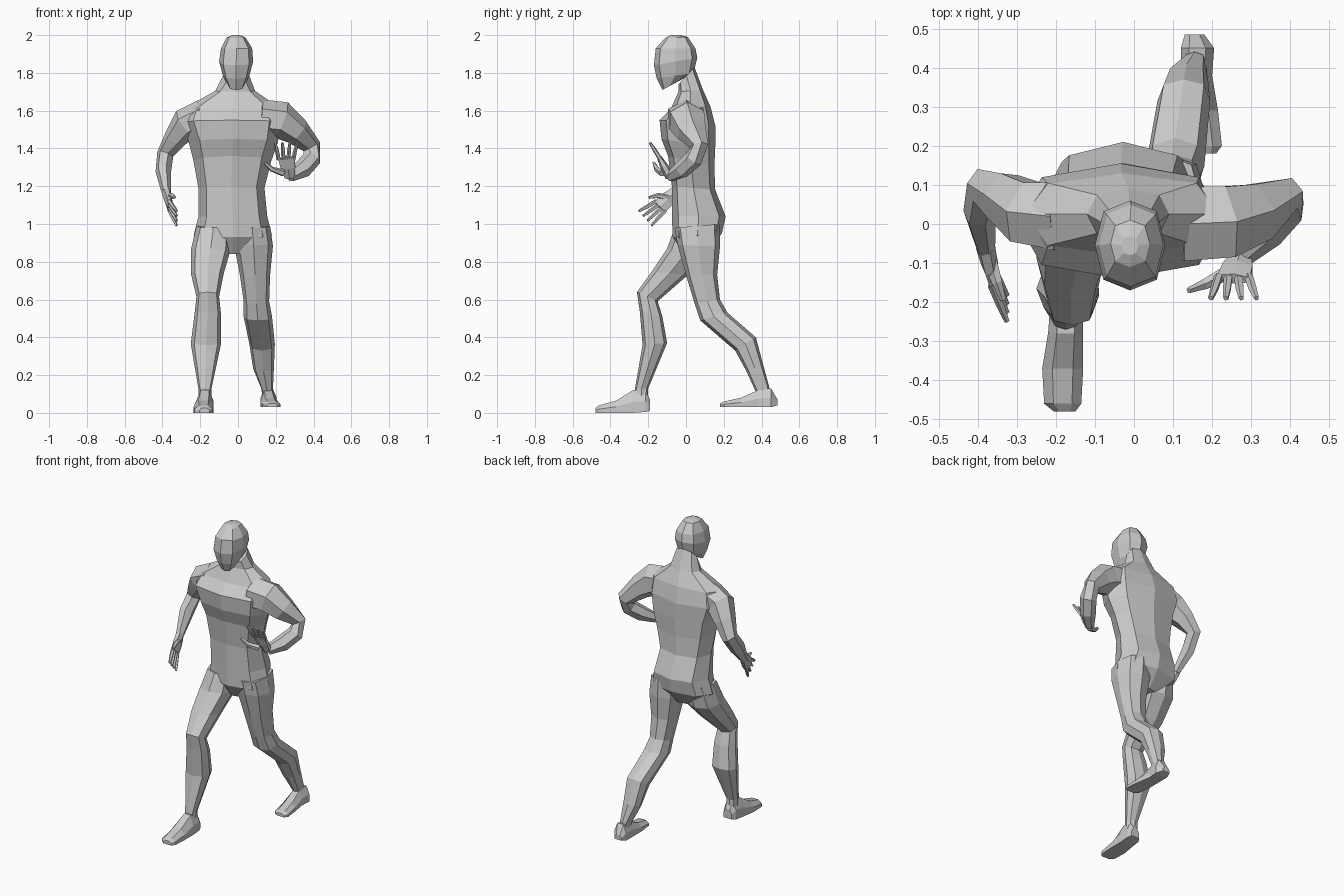
import bpy, bmesh, math
from mathutils import Vector

cube = bpy.data.objects.get("Cube")
if cube:
    bpy.data.objects.remove(cube, do_unlink=True)

GREY = (0.6, 0.6, 0.6, 1.0)
grey = bpy.data.materials.new("plain grey")
grey.use_nodes = True
grey.diffuse_color = GREY
grey.node_tree.nodes["Principled BSDF"].inputs["Base Color"].default_value = GREY


def loft(name, rings):
    """Skin a list of point rings with flat faces and close both ends."""
    bm = bmesh.new()
    loops = [[bm.verts.new(point) for point in ring] for ring in rings]
    count = len(loops[0])
    for lower, upper in zip(loops, loops[1:]):
        for i in range(count):
            j = (i + 1) % count
            bm.faces.new((lower[i], lower[j], upper[j], upper[i]))
    bm.faces.new(loops[0])
    bm.faces.new(loops[-1])
    bmesh.ops.recalc_face_normals(bm, faces=bm.faces)
    mesh = bpy.data.meshes.new(name)
    bm.to_mesh(mesh)
    bm.free()
    mesh.materials.append(grey)
    body_part = bpy.data.objects.new(name, mesh)
    bpy.context.collection.objects.link(body_part)
    return body_part


def body(name, sections, corner=0.76):
    """Loft eight-sided sections: left/right, front/back, front/back height."""
    outline = [(0, -1), (corner, -corner), (1, 0), (corner, corner),
               (0, 1), (-corner, corner), (-1, 0), (-corner, -corner)]
    rings = []
    for x0, x1, front, back, z_front, z_back in sections:
        ring = []
        for u, v in outline:
            ring.append(((x0 + x1 + u * (x1 - x0)) / 2,
                         (front + back + v * (back - front)) / 2,
                         (z_front + z_back + v * (z_back - z_front)) / 2))
        rings.append(ring)
    return loft(name, rings)


def foot(name, sections):
    """Loft flat-soled sections running from heel to toe."""
    rings = []
    for y, x0, x1, sole, top in sections:
        inset = (x1 - x0) * 0.25
        edge = sole + (top - sole) * 0.5
        rings.append([(x0, y, sole), (x1, y, sole), (x1, y, edge),
                      (x1 - inset, y, top), (x0 + inset, y, top), (x0, y, edge)])
    return loft(name, rings)


def limb(name, stations, across, sides=6):
    """Sweep an oval along a path, carrying the across axis from ring to ring."""
    centres = [Vector(s[:3]) for s in stations]
    axis = Vector(across)
    rings = []
    for i, station in enumerate(stations):
        along = centres[min(i + 1, len(centres) - 1)] - centres[max(i - 1, 0)]
        along.normalize()
        axis = (axis - along * axis.dot(along)).normalized()
        other = along.cross(axis)
        ring = []
        for k in range(sides):
            angle = math.tau * (k + 0.5) / sides
            ring.append(centres[i] + axis * math.cos(angle) * station[3]
                        + other * math.sin(angle) * station[4])
        rings.append(ring)
    return loft(name, rings)


def hand(side, wrist, knuckles, spread, reach, thumb):
    """Palm, four fanned fingers and a thumb."""
    wrist, knuckles = Vector(wrist), Vector(knuckles)
    spread, reach = Vector(spread), Vector(reach)
    middle = wrist.lerp(knuckles, 0.5)
    limb(side + "_palm", [(*wrist, 0.03, 0.025), (*middle, 0.045, 0.022),
                          (*knuckles, 0.048, 0.014)], spread)
    for i, label in enumerate(("first", "second", "third", "fourth")):
        offset = spread * (i - 1.5)
        base = knuckles + offset - reach * 0.1
        bend = knuckles + offset * 1.25 + reach * 0.5
        tip = knuckles + offset * 1.5 + reach
        limb(f"{side}_{label}_finger",
             [(*base, 0.012, 0.012), (*bend, 0.011, 0.011), (*tip, 0.007, 0.007)],
             spread, 5)
    sizes = (0.02, 0.014, 0.008)
    limb(side + "_thumb", [(*p, r, r) for p, r in zip(thumb, sizes)], reach, 5)


# Head, neck and trunk
body("head", [
    (-.05, .03, -.125, -.05, 1.71, 1.75),
    (-.08, .06, -.155, .04, 1.77, 1.80),
    (-.10, .08, -.17, .06, 1.84, 1.88),
    (-.09, .075, -.16, .05, 1.93, 1.93),
    (-.06, .04, -.11, .01, 1.985, 1.99),
    (-.03, .01, -.08, -.03, 2.0, 2.0)])

body("torso", [
    (-.08, .06, -.04, .045, 1.74, 1.83),
    (-.12, .09, -.04, .09, 1.70, 1.71),
    (-.28, .22, -.08, .13, 1.61, 1.62),
    (-.30, .23, -.14, .155, 1.55, 1.52),
    (-.26, .21, -.13, .155, 1.45, 1.41),
    (-.235, .175, -.095, .15, 1.36, 1.30),
    (-.21, .14, -.075, .155, 1.20, 1.18),
    (-.21, .155, -.075, .21, 1.04, 1.04),
    (-.235, .18, -.07, .19, .93, .95),
    (-.12, .06, -.01, .11, .84, .85)])

# Striding legs
body("right_leg", [
    (-.22, -.04, -.06, .15, .98, 1.0),
    (-.25, -.04, -.10, .12, .87, .85),
    (-.25, -.075, -.18, .01, .75, .73),
    (-.22, -.10, -.26, -.15, .64, .59),
    (-.23, -.09, -.245, -.125, .54, .51),
    (-.25, -.09, -.23, -.10, .36, .37),
    (-.21, -.14, -.27, -.20, .13, .13),
    (-.21, -.14, -.27, -.20, .04, .04)])
body("left_leg", [
    (-.02, .17, -.06, .18, .98, 1.0),
    (-.02, .185, -.045, .18, .89, .88),
    (.01, .17, 0, .165, .73, .73),
    (.03, .165, .045, .18, .58, .60),
    (.03, .18, .075, .22, .49, .53),
    (.06, .195, .26, .37, .33, .40),
    (.08, .19, .32, .41, .22, .25),
    (.125, .185, .37, .44, .11, .14),
    (.13, .185, .38, .45, .05, .05)])

# Feet
foot("right_foot", [
    (-.19, -.20, -.14, .01, .07), (-.215, -.215, -.13, .005, .12),
    (-.28, -.22, -.13, 0, .12), (-.37, -.235, -.13, 0, .065),
    (-.46, -.23, -.135, 0, .04), (-.48, -.205, -.15, 0, .025)])
foot("left_foot", [
    (.485, .13, .18, .04, .07), (.45, .12, .205, .03, .13),
    (.38, .12, .20, .03, .12), (.29, .12, .215, .03, .08),
    (.20, .13, .225, .03, .06), (.18, .15, .21, .03, .05)])

# Arms
limb("left_arm", [
    (.12, 0, 1.56, .11, .10), (.23, .005, 1.55, .105, .10),
    (.31, .03, 1.49, .085, .075), (.39, .075, 1.41, .045, .05),
    (.39, .04, 1.345, .05, .05), (.34, -.02, 1.29, .045, .05),
    (.275, -.085, 1.25, .028, .03)], (0, 1, 0))
limb("right_arm", [
    (-.18, .02, 1.57, .10, .09), (-.275, .03, 1.53, .09, .085),
    (-.335, .07, 1.45, .07, .06), (-.385, .095, 1.37, .05, .045),
    (-.395, .03, 1.28, .05, .042), (-.38, -.06, 1.17, .028, .025)], (0, 1, 0))

# Hands
hand("left", (.275, -.085, 1.25), (.255, -.14, 1.35),
     (.026, 0, 0), (0, -.05, .08),
     [(.24, -.125, 1.27), (.18, -.155, 1.29), (.14, -.17, 1.325)])
hand("right", (-.38, -.06, 1.17), (-.36, -.14, 1.09),
     (0, .015, -.017), (.035, -.075, -.06),
     [(-.37, -.09, 1.14), (-.35, -.15, 1.15), (-.335, -.195, 1.14)])
